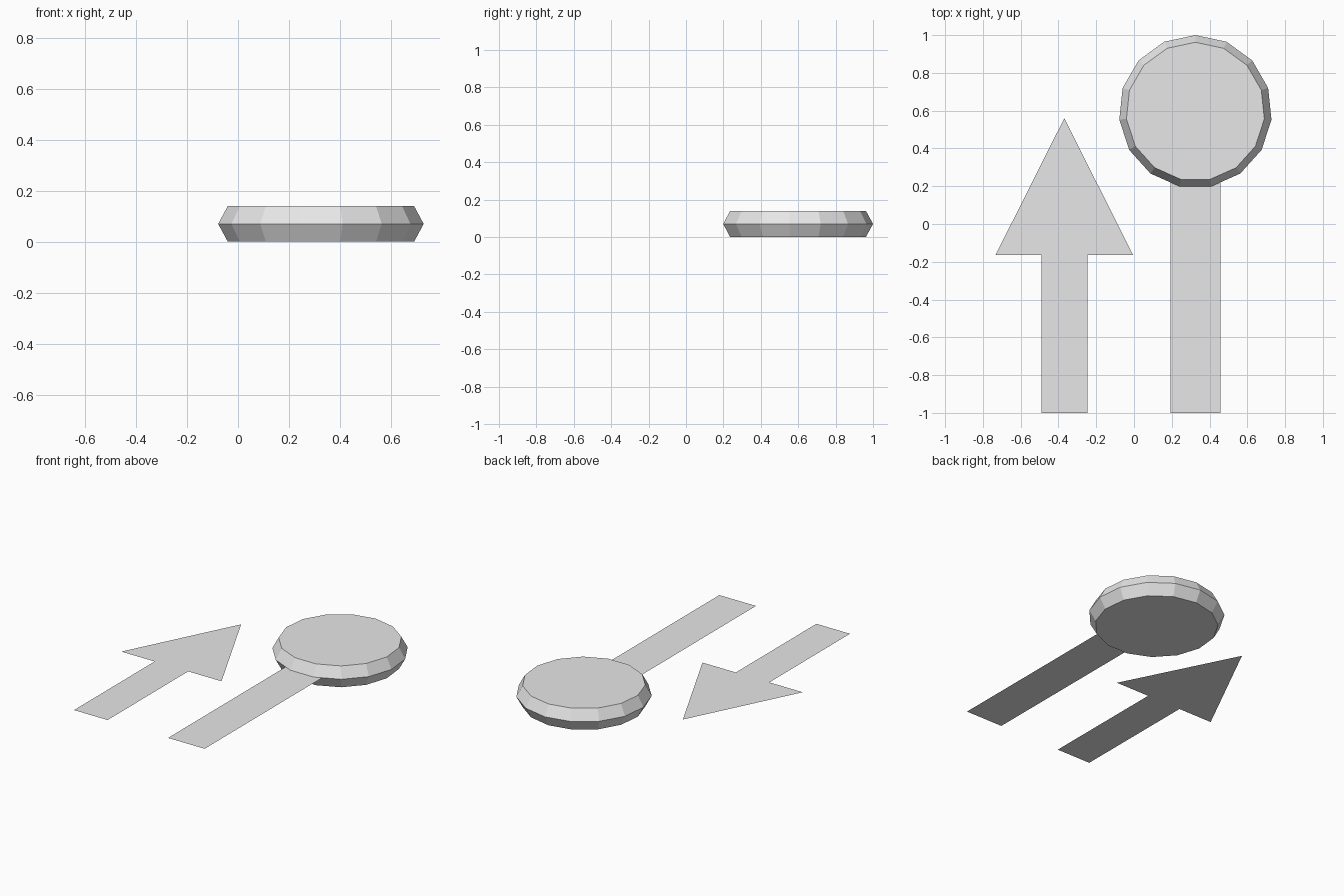
import bpy
import bmesh
from math import cos, sin, pi

cube = bpy.data.objects.get("Cube")
if cube:
    bpy.data.objects.remove(cube, do_unlink=True)

# Single plain grey material
GREY = (0.8, 0.8, 0.8, 1)
grey = bpy.data.materials.new("plain_grey")
grey.use_nodes = True
grey.diffuse_color = GREY
grey.node_tree.nodes["Principled BSDF"].inputs["Base Color"].default_value = GREY

MID = 0.07            # height of the flat sheets and of the disc's rim
DISC_X, DISC_Y = 0.325, 0.595


def add_object(name, bm):
    mesh = bpy.data.meshes.new(name)
    bm.to_mesh(mesh)
    bm.free()
    mesh.materials.append(grey)
    obj = bpy.data.objects.new(name, mesh)
    bpy.context.collection.objects.link(obj)
    return obj


def flat_sheet(name, half_outline, centre_x):
    """Flat face made from the right half of an outline, mirrored in x."""
    left = [(-x, y) for x, y in reversed(half_outline) if x > 0]
    bm = bmesh.new()
    bm.faces.new([bm.verts.new((centre_x + x, y, MID))
                  for x, y in half_outline + left])
    return add_object(name, bm)


def bevelled_disc(name, sides, profile):
    """Stack of polygon rings (radius, height), capped at both ends."""
    bm = bmesh.new()
    rings = []
    for radius, z in profile:
        angles = [pi / 2 + 2 * pi * i / sides for i in range(sides)]
        rings.append([bm.verts.new((DISC_X + radius * cos(a),
                                    DISC_Y + radius * sin(a), z)) for a in angles])
    for low, high in zip(rings, rings[1:]):
        for i in range(sides):
            j = (i + 1) % sides
            bm.faces.new((low[i], low[j], high[j], high[i]))
    bm.faces.new(rings[0][::-1])
    bm.faces.new(rings[-1])
    return add_object(name, bm)


# Arrow pointing to the back
flat_sheet("arrow", [(0.122, -1), (0.122, -0.164), (0.364, -0.164), (0, 0.56)], -0.369)

# Straight strip running into the disc
flat_sheet("strip", [(0.133, -1), (0.133, 0.3)], DISC_X)

# Fifteen-sided disc with a pointed rim
bevelled_disc("disc", 15, [(0.367, 0), (0.405, MID), (0.367, 2 * MID)])
